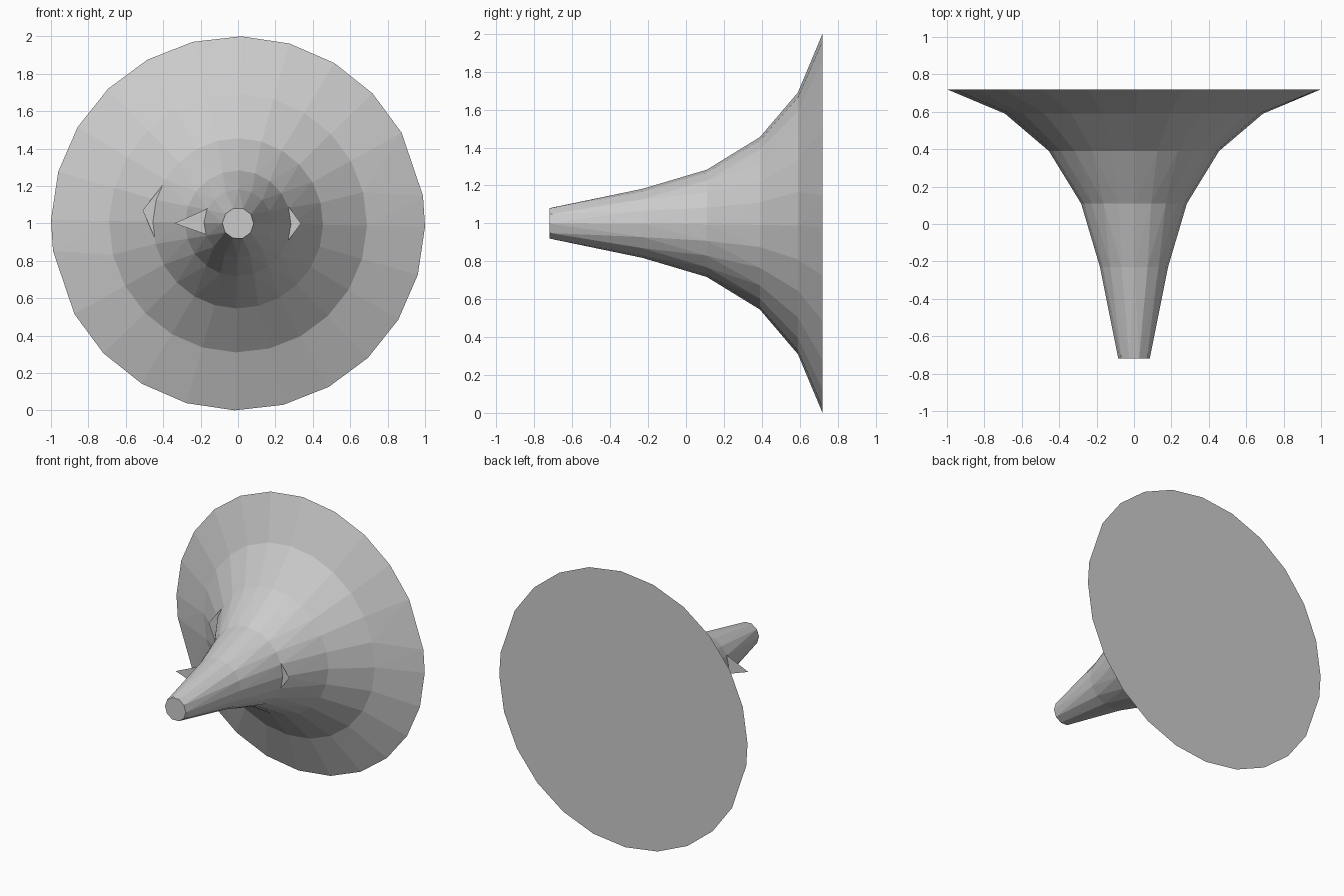
import bpy, bmesh, math

if "Cube" in bpy.data.objects:
    bpy.data.objects.remove(bpy.data.objects["Cube"])

# horn profile: y position, radius, number of sides
RINGS = [(-0.72, 0.084, 10), (-0.23, 0.182, 16), (0.11, 0.283, 20),
         (0.39, 0.455, 24), (0.59, 0.69, 24), (0.72, 1.0, 24)]
CZ = 1.0


def ring_points(y, r, n):
    pts = []
    for k in range(n):
        a = math.radians(-1 + 360 * k / n)
        # the rim has one slightly displaced corner on each side
        if r > 0.9 and k in (1, 13):
            a -= math.radians(5.5)
        pts.append((r * math.cos(a), y, CZ + r * math.sin(a)))
    return pts


def make_object(name, bm):
    mesh = bpy.data.meshes.new(name)
    bm.to_mesh(mesh)
    bm.free()
    obj = bpy.data.objects.new(name, mesh)
    bpy.context.collection.objects.link(obj)
    return obj


# flared horn: every section is the hull of two neighbouring rings
bm = bmesh.new()
for a, b in zip(RINGS, RINGS[1:]):
    verts = [bm.verts.new(p) for p in ring_points(*a) + ring_points(*b)]
    bmesh.ops.convex_hull(bm, input=verts)
bm.normal_update()
# drop the discs between sections, keep the two end caps
inner = [f for f in bm.faces if abs(f.normal.y) > 0.999
         and abs(f.calc_center_median().y) < 0.65]
bmesh.ops.delete(bm, geom=inner, context='FACES')
bmesh.ops.remove_doubles(bm, verts=bm.verts, dist=0.0005)
bmesh.ops.recalc_face_normals(bm, faces=bm.faces)
make_object("flared_horn", bm)

# paper-thin triangular burrs at the section joints: y, (x, z) corners
BURRS = [(-0.23, [(-0.16, 1.08), (-0.34, 1.0), (-0.17, 0.94)]),
         (0.11, [(0.27, 1.09), (0.337, 1.0), (0.27, 0.91)]),
         (0.39, [(-0.39, 1.22), (-0.51, 1.07), (-0.44, 0.91)])]
bm = bmesh.new()
for y, corners in BURRS:
    bm.faces.new([bm.verts.new((x, y, z)) for x, z in corners])
make_object("joint_burrs", bm)
